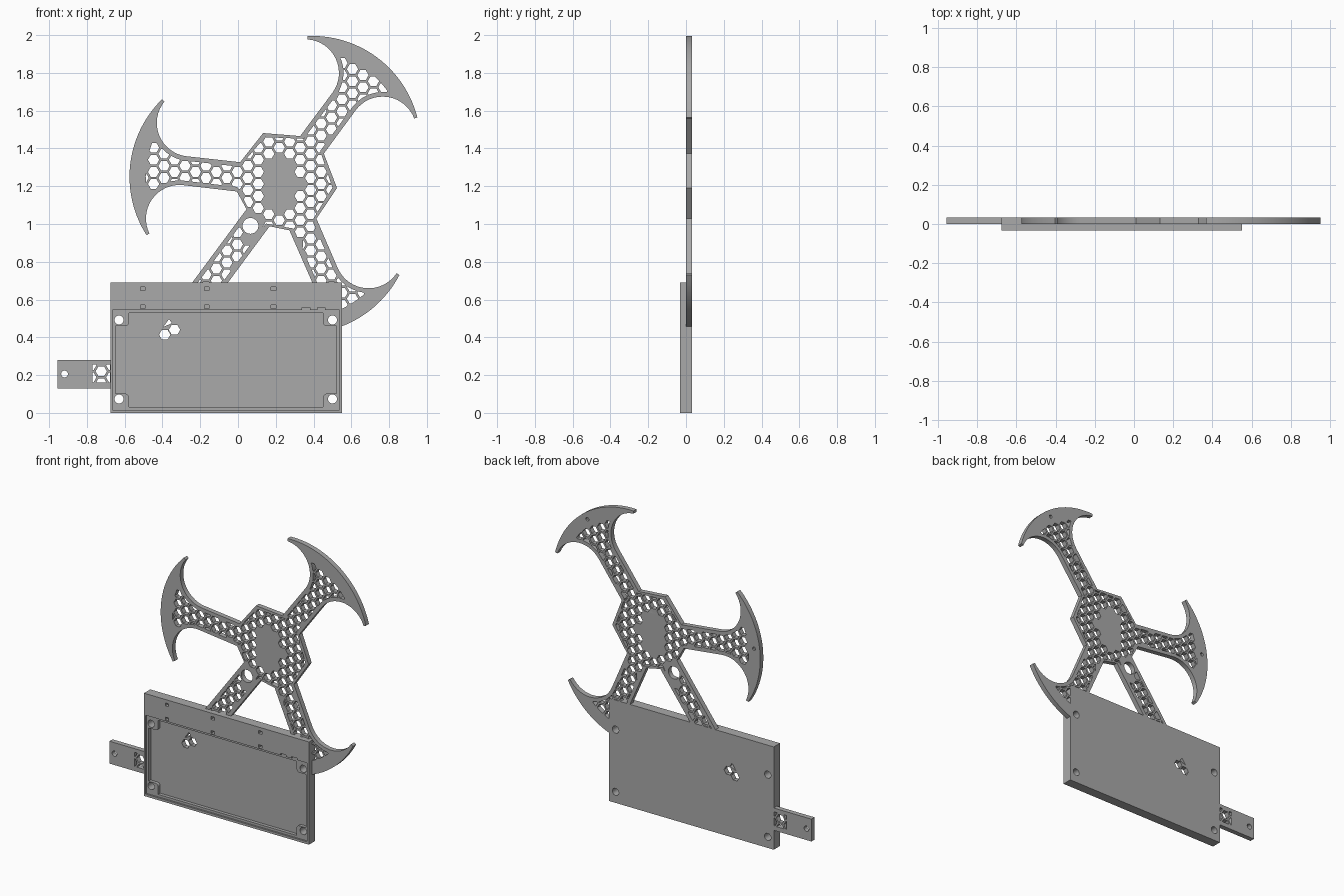
import bpy, bmesh, math
from mathutils import Vector

if "Cube" in bpy.data.objects:
    bpy.data.objects.remove(bpy.data.objects["Cube"], do_unlink=True)

grey = bpy.data.materials.new("plain grey")
grey.use_nodes = True
grey.diffuse_color = (0.4, 0.4, 0.4, 1)
grey.node_tree.nodes["Principled BSDF"].inputs["Base Color"].default_value = (0.4, 0.4, 0.4, 1)

BACK, FACE, SEAT, FRONT = 0.033, 0.0, -0.022, -0.033
HUB = Vector((0.246, 1.222))
PITCH, HEX_R = 0.064, 0.03


def arc(cx, cz, r, start, end, steps):
    angles = [math.radians(start + (end - start) * i / steps) for i in range(steps + 1)]
    return [(cx + r * math.cos(a), cz + r * math.sin(a)) for a in angles]


def circle(cx, cz, r, steps=24):
    return arc(cx, cz, r, 0, 360, steps)[:-1]


def rect(x0, x1, z0, z1):
    return [(x0, z0), (x1, z0), (x1, z1), (x0, z1)]


def polar(angle, u, v=0):
    """Point at distance u along a limb axis and v to its side."""
    a = math.radians(angle)
    return HUB + Vector((u * math.cos(a) - v * math.sin(a), u * math.sin(a) + v * math.cos(a)))


def area(poly):
    return sum(p[0] * q[1] - q[0] * p[1] for p, q in zip(poly, poly[1:] + poly[:1])) / 2


def clip(poly, convex):
    """Part of poly lying inside a convex counter-clockwise polygon."""
    for a, b in zip(convex, convex[1:] + convex[:1]):
        def side(p):
            return (b[0] - a[0]) * (p[1] - a[1]) - (b[1] - a[1]) * (p[0] - a[0])
        result = []
        for p, q in zip(poly, poly[1:] + poly[:1]):
            sp, sq = side(p), side(q)
            if sp >= 0:
                result.append(tuple(p))
            if (sp >= 0) != (sq >= 0):
                result.append(tuple(Vector(p).lerp(Vector(q), sp / (sp - sq))))
        poly = result
        if len(poly) < 3:
            return []
    return poly


def honeycomb(window, keep=lambda x, z: True):
    """Hexagon holes of one common grid, trimmed to a window."""
    holes = []
    for i in range(-12, 28):
        for j in range(-8, 28):
            x = -0.336 + i * PITCH * math.sqrt(3) / 2
            z = 0.444 + (j + (i % 2) / 2) * PITCH
            if keep(x, z):
                hole = clip(window, circle(x, z, HEX_R, 6))
                if hole and area(hole) > 0.0003:
                    holes.append(hole)
    return holes


def plate(name, loops, y0, y1):
    """Solid plate from an outline and its holes, between two depths."""
    curve = bpy.data.curves.new(name, "CURVE")
    curve.dimensions, curve.fill_mode = "2D", "BOTH"
    curve.extrude = (y1 - y0) / 2
    for loop in loops:
        spline = curve.splines.new("POLY")
        spline.points.add(len(loop) - 1)
        for point, p in zip(spline.points, loop):
            point.co = (p[0], p[1], 0, 1)
        spline.use_cyclic_u = True
    obj = bpy.data.objects.new(name, curve)
    bpy.context.collection.objects.link(obj)
    bpy.ops.object.select_all(action="DESELECT")
    obj.select_set(True)
    bpy.context.view_layer.objects.active = obj
    bpy.ops.object.convert(target="MESH")
    obj = bpy.context.view_layer.objects.active
    bm = bmesh.new()
    bm.from_mesh(obj.data)
    for v in bm.verts:
        v.co = (v.co.x, (y0 + y1) / 2 - v.co.z, v.co.y)
    bmesh.ops.remove_doubles(bm, verts=bm.verts, dist=0.00001)
    bmesh.ops.recalc_face_normals(bm, faces=bm.faces)
    bm.to_mesh(obj.data)
    bm.free()
    obj.data.materials.clear()
    obj.data.materials.append(grey)
    bpy.ops.object.shade_smooth_by_angle(angle=math.radians(30))
    return obj


def blade_limb(angle, inset, fillet_end, outer_r, spread):
    """Arm that flares through two fillets into a crescent."""
    side = [(0.245, 0.078 - inset)] + arc(0.53, 0.255, 0.178 + inset, -90, fillet_end, 16)
    outer = arc(0.247, 0, outer_r, -spread, spread, 28)
    points = [(u, -v) for u, v in side] + outer + side[::-1]
    return [polar(angle, u, v) for u, v in points]


def frame_loop(inset, fillet_end, outer_r, spread):
    """Closed outline of hub and limbs, counter-clockwise."""
    shape = (inset, fillet_end, outer_r, spread)
    half = 0.076 - inset
    strut = [(0.235, -half), (0.8 - inset, -half), (0.8 - inset, half), (0.235, half)]
    loop = blade_limb(53.5, *shape) + [polar(113.5, 0.283 - inset)]
    loop += blade_limb(173.5, *shape)
    loop += [polar(233.5, u, v) for u, v in strut]
    loop += blade_limb(293.5, *shape) + [polar(353.5, 0.28 - inset)]
    return loop


# Frame: hub, three crescent arms and one strut
eye = Vector((0.066, 0.99))


def outside_hub_core(x, z):
    core = ((x - 0.235) / 0.1) ** 2 + ((z - 1.21) / 0.15) ** 2
    return core > 1 and (Vector((x, z)) - eye).length > 0.075


screws = [(x, z) for x in (-0.63, 0.5) for z in (0.074, 0.492)]
screw_holes = [circle(x, z, 0.024) for x, z in screws]
frame = [frame_loop(0, 33, 0.575, 39), circle(eye.x, eye.y, 0.042), screw_holes[3]]
frame += honeycomb(frame_loop(0.024, -31, 0.489, 18), outside_hub_core)
pin_holes = [circle(*polar(angle, 0.78), 0.012, 12) for angle in (53.5, 173.5)]
plate("frame_front", frame, FACE, 0.02)
plate("frame_back", frame + pin_holes, 0.02, BACK)

# Side tab with its eyelet
tab_holes = honeycomb(rect(-0.77, -0.677, 0.16, 0.255))
plate("side_tab", [rect(-0.955, -0.66, 0.13, 0.28), circle(-0.918, 0.206, 0.018)] + tab_holes,
      FACE, BACK)

# Tray floor
box = rect(-0.675, 0.55, 0.004, 0.69)
box[0], box[1] = (-0.675, 0), (0.55, 0)
vents = [circle(-0.336, 0.44, HEX_R, 6), circle(-0.388, 0.414, HEX_R, 6),
         [(-0.395, 0.455), (-0.35, 0.475), (-0.365, 0.497)]]
plate("tray_floor", [box] + screw_holes + vents, FACE, BACK)

# Tray wall with rounded corner posts
cx, cz, hx, hz = -0.0635, 0.2805, 0.5845, 0.2485
post, bend = 0.07, 0.02
inner = []
for sx, sz in ((1, 1), (-1, 1), (-1, -1), (1, -1)):
    corner = [(hx, hz - post)]
    corner += arc(hx - post + bend, hz - post + bend, bend, 270, 180, 6)
    corner += [(hx - post, hz)]
    if sx * sz < 0:
        corner.reverse()
    inner += [(cx + sx * x, cz + sz * z) for x, z in corner]
pockets = [rect(x - 0.012, x + 0.012, z - 0.01, z + 0.01)
           for x in (-0.505, -0.165, 0.188) for z in (0.562, 0.657)]
plate("tray_wall", [box, inner] + screw_holes + pockets, SEAT, FACE)

# Raised rim around the lid seat, with two small notches
seat = rect(-0.664, 0.537, 0.016, 0.545)
top = seat[2][1]
notches = []
for x in (0.46, 0.38):
    notches += [(x, top), (x, top + 0.012), (x - 0.04, top + 0.012), (x - 0.04, top)]
seat[3:3] = notches
plate("tray_rim", [box, seat] + pockets, FRONT, SEAT)
